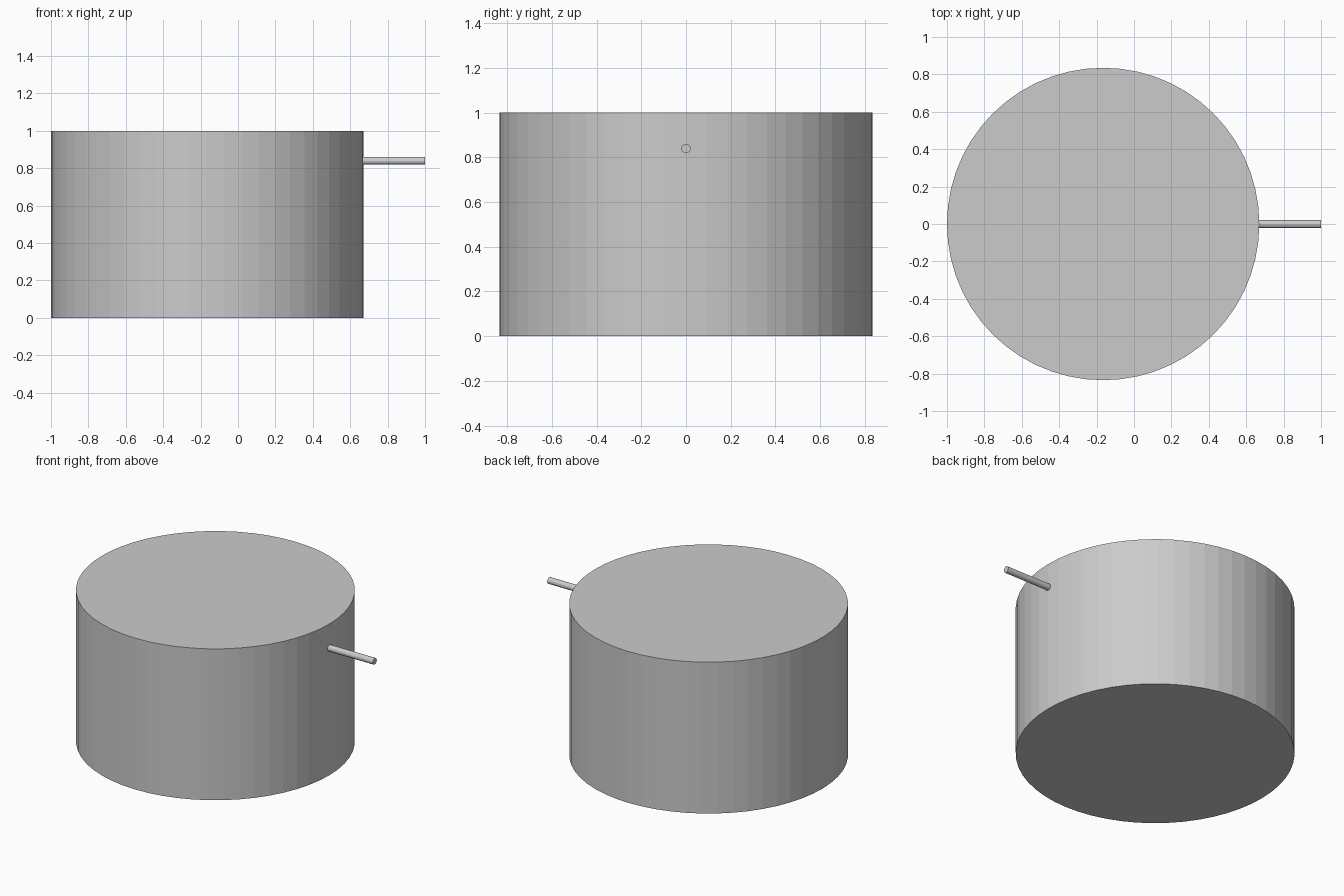
import bpy, math

if "Cube" in bpy.data.objects:
    bpy.data.objects.remove(bpy.data.objects["Cube"])

def cylinder(name, sides, radius, depth, loc, rot=(0, 0, 0)):
    bpy.ops.mesh.primitive_cylinder_add(vertices=sides, radius=radius, depth=depth,
                                        location=loc, rotation=rot)
    ob = bpy.context.object
    ob.name = name
    return ob

R = 0.835            # drum radius
CX = -1 + R          # drum centre, left edge at x = -1

# Flat-faced drum body
cylinder("drum_body", 56, R, 1.0, (CX, 0, 0.5))

# Thin horizontal rod sticking out of the right side, ending flush with the wall inside
start, end = CX + R - 0.005, 1.0
cylinder("side_rod", 16, 0.021, end - start, ((start + end) / 2, 0, 0.84),
         (0, math.pi / 2, 0))
